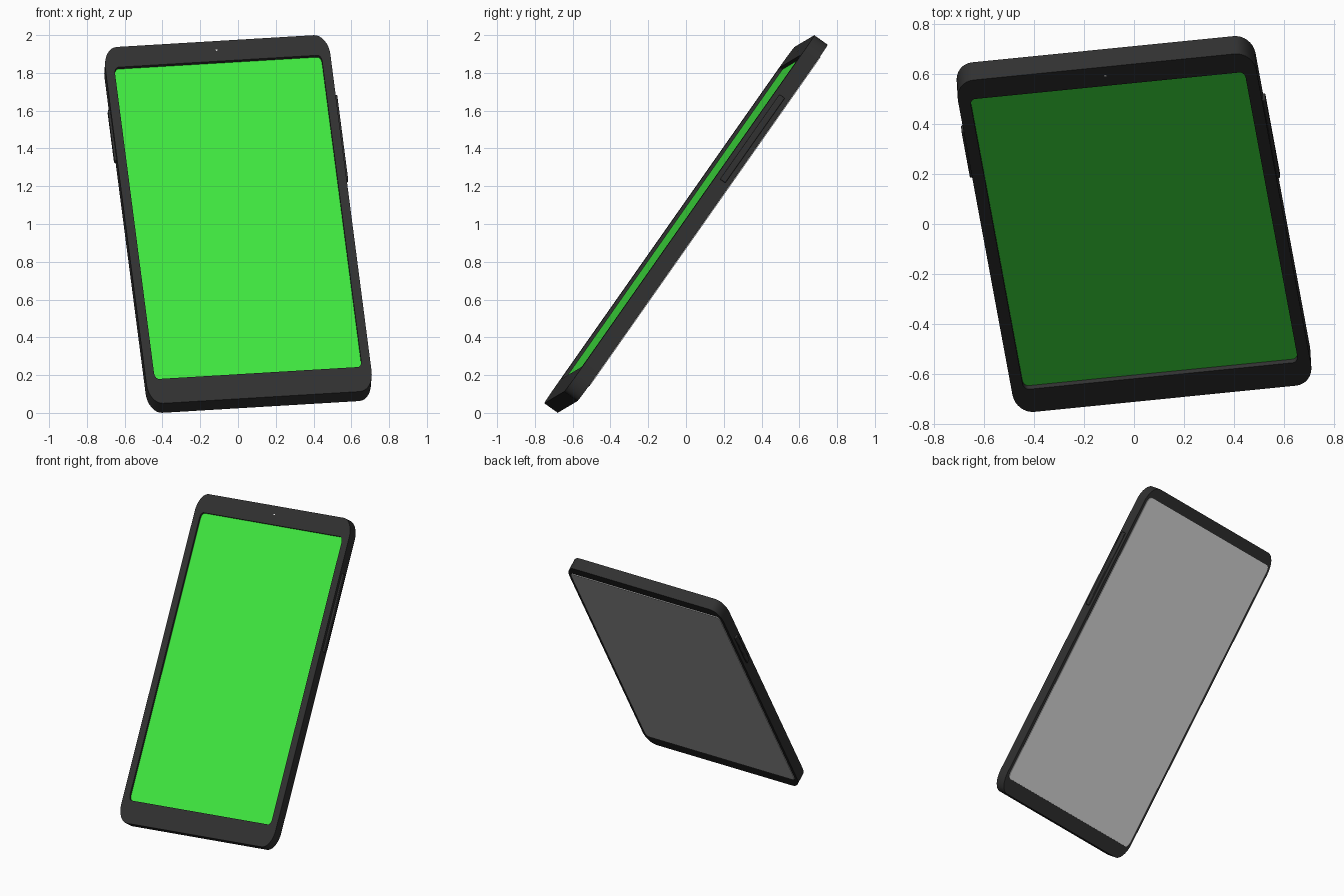
import bpy, bmesh, math
from mathutils import Matrix, Vector

cube = bpy.data.objects.get("Cube")
if cube:
    bpy.data.objects.remove(cube, do_unlink=True)


def material(name, rgb, rough=0.5):
    m = bpy.data.materials.new(name)
    m.use_nodes = True
    m.diffuse_color = (*rgb, 1)
    bsdf = m.node_tree.nodes["Principled BSDF"]
    bsdf.inputs["Base Color"].default_value = (*rgb, 1)
    bsdf.inputs["Roughness"].default_value = rough
    return m


black = material("charcoal plastic", (0.03, 0.03, 0.03))
green = material("screen green", (0.05, 0.8, 0.05))
grey = material("pale grey", (0.72, 0.72, 0.72))
white = material("lens white", (0.9, 0.9, 0.9))

# Tilted pose: local x = width, y = height, z = out of the screen
right = Vector((0.9936, 0.0996, 0.0593)).normalized()
up = Vector((-0.1039, 0.5715, 0.8140))
up = (up - right * up.dot(right)).normalized()
out = right.cross(up)
POSE = Matrix((right, up, out)).transposed().to_4x4()
POSE.translation = (0, 0, 1)

HALF_W, HALF_H, HALF_T = 0.60, 1.159, 0.0435
RECESS = 0.02


def ring(half_w, bottom, top, rx, ry, z, steps=8):
    """Rounded rectangle with elliptical corners."""
    pts = []
    for k, (sx, y) in enumerate(((1, top - ry), (-1, top - ry),
                                 (-1, bottom + ry), (1, bottom + ry))):
        for i in range(steps + 1):
            a = math.pi / 2 * (k + i / steps)
            pts.append((sx * (half_w - rx) + rx * math.cos(a),
                        y + ry * math.sin(a), z))
    return pts


def finish(name, bm, mat):
    bmesh.ops.recalc_face_normals(bm, faces=bm.faces)
    mesh = bpy.data.meshes.new(name)
    bm.to_mesh(mesh)
    bm.free()
    mesh.materials.append(mat)
    obj = bpy.data.objects.new(name, mesh)
    bpy.context.collection.objects.link(obj)
    obj.matrix_world = POSE
    bpy.ops.object.select_all(action='DESELECT')
    obj.select_set(True)
    bpy.context.view_layer.objects.active = obj
    bpy.ops.object.shade_smooth_by_angle(angle=math.radians(30))
    return obj


def loft(name, rings, mat):
    """Bridge successive rings and cap both ends."""
    bm = bmesh.new()
    loops = [[bm.verts.new(p) for p in r] for r in rings]
    n = len(loops[0])
    for a, b in zip(loops, loops[1:]):
        for i in range(n):
            j = (i + 1) % n
            bm.faces.new((a[i], a[j], b[j], b[i]))
    bm.faces.new(loops[0][::-1])
    bm.faces.new(loops[-1])
    return finish(name, bm, mat)


# Body shell with a recessed opening in the front
outer = (HALF_W, -HALF_H, HALF_H, 0.075, 0.13)
opening = (0.552, -1.0, 1.028, 0.022, 0.04)
floor = HALF_T - RECESS
loft("body_shell", [ring(*outer, -HALF_T), ring(*outer, HALF_T),
                    ring(*opening, HALF_T), ring(*opening, floor)], black)

# Screen plate on the floor of the recess
loft("screen", [ring(*opening, floor - 0.003), ring(*opening, floor + 0.002)], green)

# Back cover plate, slightly proud of the shell
cover = (0.58, -1.06, 1.08, 0.022, 0.04)
loft("back_cover", [ring(*cover, -HALF_T - 0.005), ring(*cover, -HALF_T + 0.002)], grey)

# Front camera dot above the screen
dot = (0.005, 1.094, 1.104, 0.005, 0.005)
loft("front_camera", [ring(*dot, HALF_T - 0.002), ring(*dot, HALF_T + 0.002)], white)


# Side buttons
def button(name, side, low, high):
    bm = bmesh.new()
    bmesh.ops.create_cube(bm, size=1)
    bmesh.ops.scale(bm, vec=(0.03, high - low, 0.034), verts=bm.verts)
    bmesh.ops.translate(bm, vec=(side * (HALF_W - 0.003), (low + high) / 2, 0),
                        verts=bm.verts)
    obj = finish(name, bm, black)
    bevel = obj.modifiers.new("soft edges", 'BEVEL')
    bevel.width = 0.005
    bevel.segments = 2


button("volume_button", 1, 0.235, 0.786)
button("power_button", -1, 0.45, 0.776)
